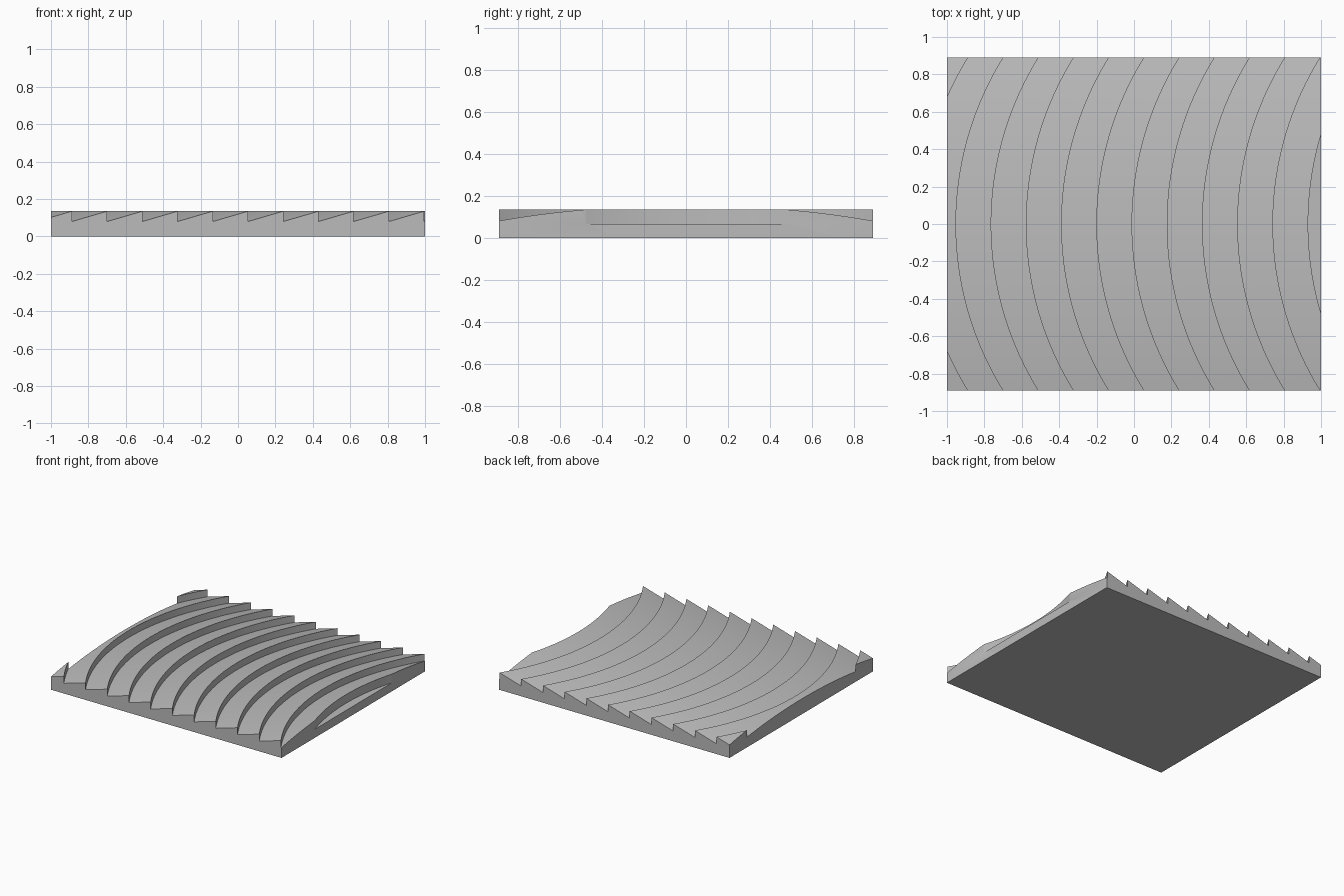
import bpy, bmesh, math
from mathutils import Vector

cube = bpy.data.objects.get("Cube")
if cube:
    bpy.data.objects.remove(cube, do_unlink=True)

HALF_Y, PITCH, FIRST, RADIUS = 0.889, 0.1883, -0.952, 1.69
BASE, LOW, TOP = 0.067, 0.08, 0.135
STEPS = 64

grey = bpy.data.materials.new("plain grey")
grey.use_nodes = True
colour = (0.5, 0.5, 0.5, 1)
grey.diffuse_color = colour
grey.node_tree.nodes["Principled BSDF"].inputs["Base Color"].default_value = colour

# Sawtooth cross-section: ramps rise toward +x, then drop vertically
start = FIRST - 2 * PITCH
section = [(start, 0), (start, LOW)]
for k in range(-1, 11):
    x = FIRST + k * PITCH
    section += [(x, TOP), (x, LOW if k < 10 else BASE)]
section += [(1.5, BASE), (1.5, 0)]

# Sweep the section along a circular arc from front to back
bm = bmesh.new()
rings = []
for i in range(STEPS + 1):
    y = HALF_Y * (2 * i / STEPS - 1)
    shift = RADIUS - math.sqrt(RADIUS ** 2 - y ** 2)
    rings.append([bm.verts.new((x + shift, y, z)) for x, z in section])
n = len(section)
for a, b in zip(rings, rings[1:]):
    for j in range(n):
        bm.faces.new((a[j], a[(j + 1) % n], b[(j + 1) % n], b[j]))
bm.faces.new(rings[0])
bm.faces.new(rings[-1][::-1])

# Trim to straight left and right sides and close them
for side in (-1, 1):
    cut = bmesh.ops.bisect_plane(
        bm, geom=bm.verts[:] + bm.edges[:] + bm.faces[:], dist=1e-5,
        plane_co=Vector((side, 0, 0)), plane_no=Vector((side, 0, 0)),
        clear_outer=True)["geom_cut"]
    rim = [e for e in cut if isinstance(e, bmesh.types.BMEdge) and e.is_boundary]
    bmesh.ops.holes_fill(bm, edges=rim, sides=0)

# Merge the flat underside into one face
under = [f for f in bm.faces if all(v.co.z < 1e-5 for v in f.verts)]
bmesh.ops.dissolve_faces(bm, faces=under, use_verts=False)
bmesh.ops.recalc_face_normals(bm, faces=bm.faces[:])

mesh = bpy.data.meshes.new("ridged_panel")
bm.to_mesh(mesh)
bm.free()
mesh.materials.append(grey)
panel = bpy.data.objects.new("ridged_panel", mesh)
bpy.context.collection.objects.link(panel)
bpy.context.view_layer.objects.active = panel
panel.select_set(True)
bpy.ops.object.shade_smooth_by_angle(angle=math.radians(25))
